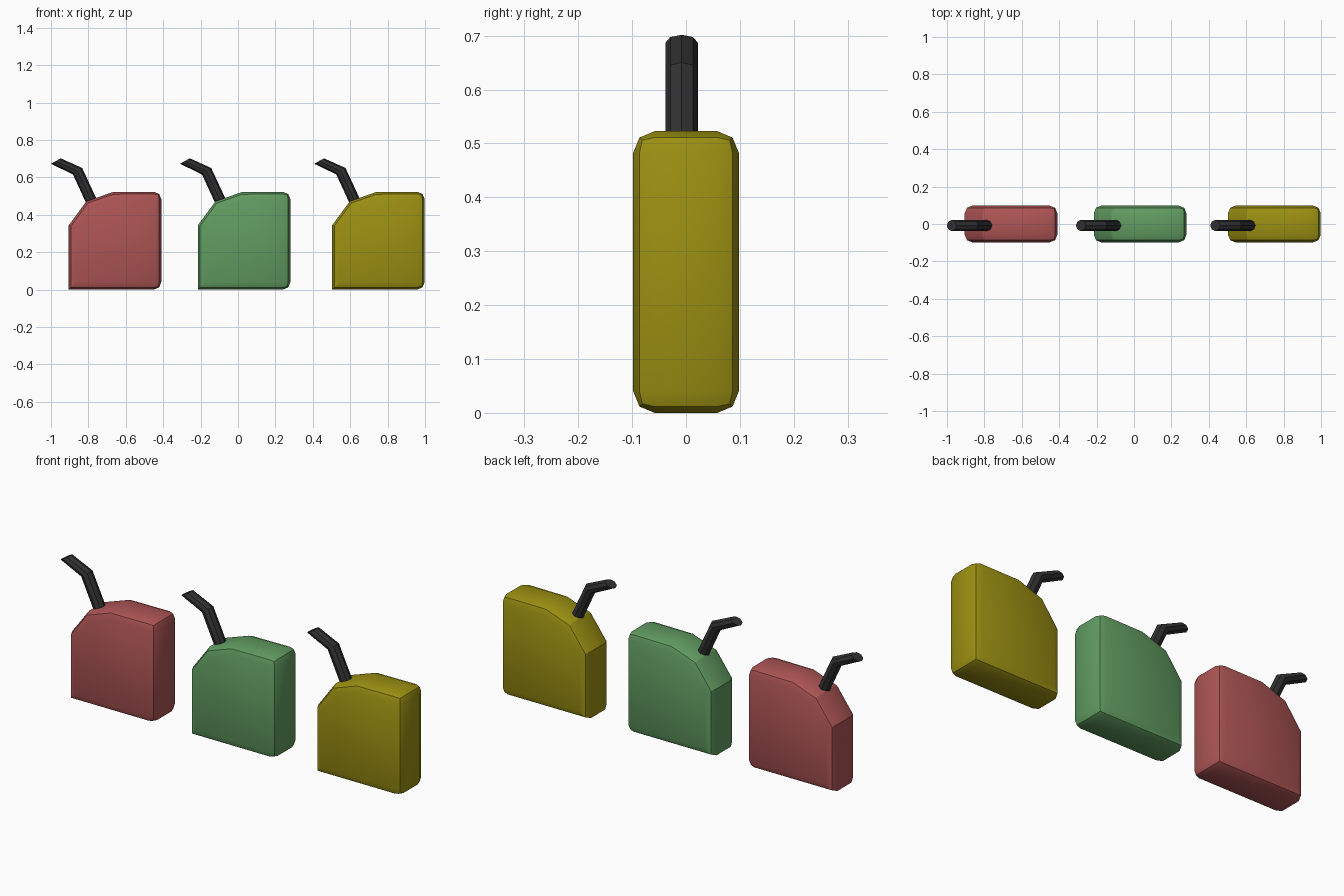
import bpy, bmesh, math
from mathutils import Vector

if "Cube" in bpy.data.objects:
    bpy.data.objects.remove(bpy.data.objects["Cube"])

# Side profile of the can (x from its left edge, z), anticlockwise from bottom left
PROFILE = [(0, 0), (0.495, 0), (0.495, 0.523), (0.235, 0.521), (0.095, 0.472), (0, 0.343)]
HALF_DEPTH = 0.098
# Spout rings: centre x, centre z, tilt of the ring in degrees
SPOUT = [(0.127, 0.46, 26), (0.047, 0.633, 35), (-0.069, 0.687, 29)]
SPOUT_Y, SPOUT_R, SIDES = -0.008, 0.03, 8


def material(name, rgb):
    m = bpy.data.materials.new(name)
    m.diffuse_color = (*rgb, 1)
    m.use_nodes = True
    m.node_tree.nodes["Principled BSDF"].inputs["Base Color"].default_value = m.diffuse_color
    return m


def finish(bm, name, x, mat):
    bmesh.ops.recalc_face_normals(bm, faces=bm.faces)
    me = bpy.data.meshes.new(name)
    bm.to_mesh(me)
    bm.free()
    me.materials.append(mat)
    ob = bpy.data.objects.new(name, me)
    ob.location.x = x
    bpy.context.collection.objects.link(ob)
    bpy.ops.object.select_all(action='DESELECT')
    ob.select_set(True)
    bpy.context.view_layer.objects.active = ob
    bpy.ops.object.shade_smooth_by_angle(angle=math.radians(30))
    return ob


def can_body(name, x, mat):
    bm = bmesh.new()
    front = [bm.verts.new((px, -HALF_DEPTH, pz)) for px, pz in PROFILE]
    back = [bm.verts.new((px, HALF_DEPTH, pz)) for px, pz in PROFILE]
    n = len(PROFILE)
    bm.faces.new(front)
    bm.faces.new(back[::-1])
    for i in range(n):
        j = (i + 1) % n
        bm.faces.new((front[i], back[i], back[j], front[j]))
    # Round the front and back rims and the two right-hand corners
    rims = [e for e in bm.edges
            if abs(e.verts[0].co.y - e.verts[1].co.y) < 1e-6
            or e.verts[0].co.x > 0.49]
    bmesh.ops.bevel(bm, geom=rims, offset=0.04, offset_type='OFFSET', segments=2,
                    profile=0.5, affect='EDGES', clamp_overlap=True)
    return finish(bm, name, x, mat)


def spout(name, x, mat):
    bm = bmesh.new()
    rings = []
    for cx, cz, tilt in SPOUT:
        t = math.radians(tilt)
        u = Vector((math.cos(t), 0, math.sin(t))) * SPOUT_R
        v = Vector((0, SPOUT_R, 0))
        c = Vector((cx, SPOUT_Y, cz))
        angles = [2 * math.pi * k / SIDES for k in range(SIDES)]
        rings.append([bm.verts.new(c + u * math.cos(a) + v * math.sin(a)) for a in angles])
    for a, b in zip(rings, rings[1:]):
        for k in range(SIDES):
            m = (k + 1) % SIDES
            bm.faces.new((a[k], a[m], b[m], b[k]))
    bm.faces.new(rings[0][::-1])
    bm.faces.new(rings[-1])
    return finish(bm, name, x, mat)


black = material("black_plastic", (0.03, 0.03, 0.03))
for colour, x, rgb in (("red", -0.905, (0.42, 0.09, 0.09)),
                       ("green", -0.215, (0.12, 0.33, 0.12)),
                       ("yellow", 0.503, (0.33, 0.28, 0.006))):
    can_body(colour + "_can_body", x, material(colour + "_plastic", rgb))
    spout(colour + "_can_spout", x, black)
